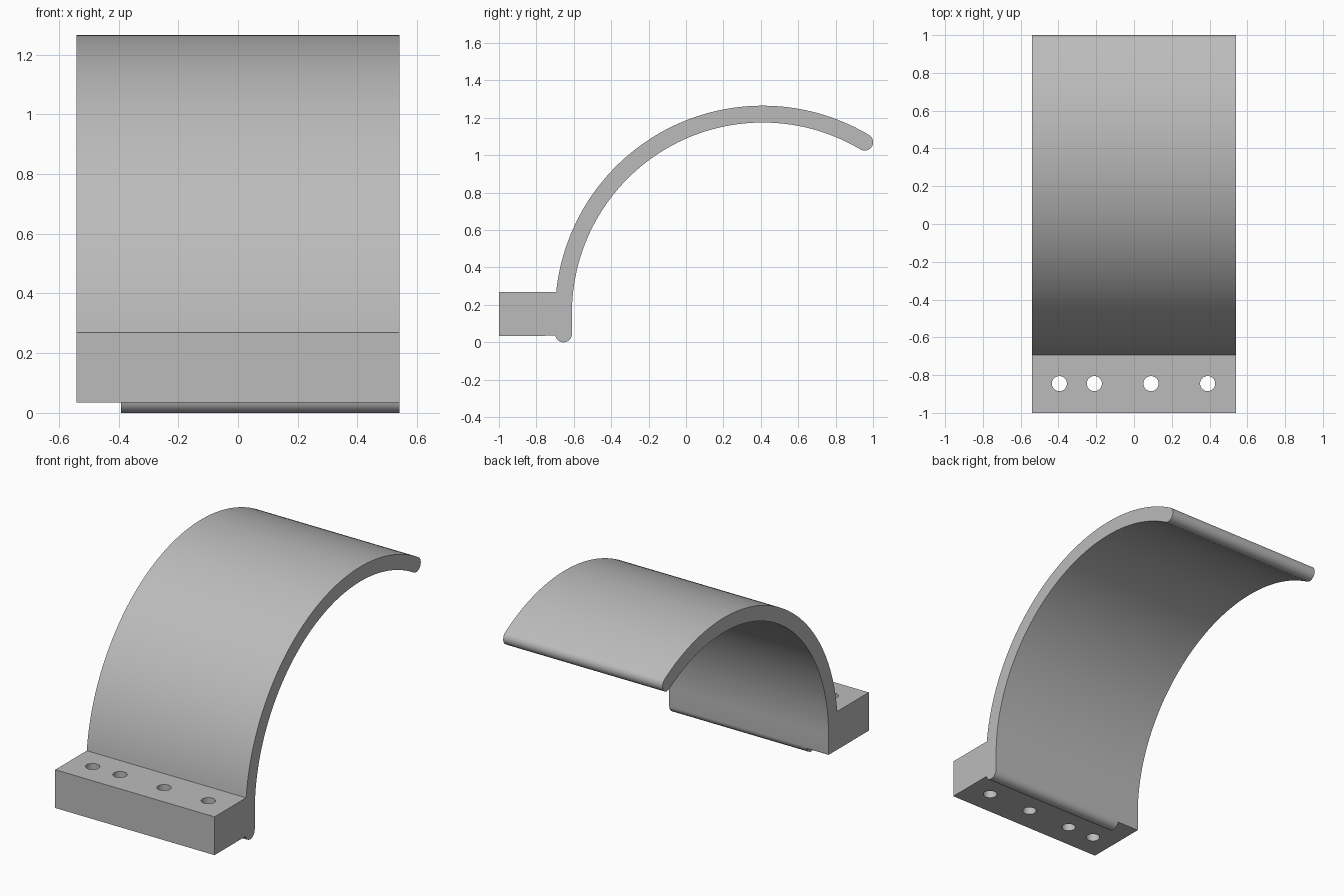
import bpy
import bmesh
from math import cos, sin, radians
from mathutils import Matrix

if "Cube" in bpy.data.objects:
    bpy.data.objects.remove(bpy.data.objects["Cube"], do_unlink=True)

HALF = 0.541                      # half width of the bracket
CY, CZ = 0.41, 0.155              # centre of the curved arm
R_OUT, R_IN = 1.11, 1.02
R_MID, R_CAP = (R_OUT + R_IN) / 2, (R_OUT - R_IN) / 2
TIP = 59.2                        # angle at which the arm ends
BLOCK_TOP, BLOCK_BOTTOM = 0.27, 0.035

grey = bpy.data.materials.new("plain grey")
grey.use_nodes = True
colour = (0.5, 0.5, 0.5, 1)
grey.diffuse_color = colour
grey.node_tree.nodes["Principled BSDF"].inputs["Base Color"].default_value = colour


def arc(cy, cz, r, start, end, steps):
    """Points of an arc in the side plane, angles in degrees."""
    angles = [radians(start + (end - start) * i / steps) for i in range(steps + 1)]
    return [(cy + r * cos(a), cz + r * sin(a)) for a in angles]


def make_object(name, bm):
    bmesh.ops.recalc_face_normals(bm, faces=bm.faces)
    mesh = bpy.data.meshes.new(name)
    bm.to_mesh(mesh)
    bm.free()
    mesh.materials.append(grey)
    obj = bpy.data.objects.new(name, mesh)
    bpy.context.collection.objects.link(obj)
    return obj


# Side profile: block, outer curve, rounded tip, inner curve, rounded lip
tip_y = CY + R_MID * cos(radians(TIP))
tip_z = CZ + R_MID * sin(radians(TIP))
lip_y, lip_z = CY - R_MID, R_CAP
profile = [(-1, BLOCK_BOTTOM), (-1, BLOCK_TOP)]
profile += arc(CY, CZ, R_OUT, 174.05, TIP, 72)
profile += arc(tip_y, tip_z, R_CAP, TIP, TIP - 180, 16)[1:]
profile += arc(CY, CZ, R_IN, TIP, 180, 72)[1:]
profile += arc(lip_y, lip_z, R_CAP, 0, -167.2, 16)

bm = bmesh.new()
face = bm.faces.new([bm.verts.new((-HALF, y, z)) for y, z in profile])
side = bmesh.ops.extrude_face_region(bm, geom=[face])["geom"]
bmesh.ops.translate(bm, vec=(2 * HALF, 0, 0),
                    verts=[v for v in side if isinstance(v, bmesh.types.BMVert)])
bracket = make_object("curved_bracket", bm)

# Cutters: bolt holes, and the notch that shortens the lip
cutters = []
for x in (-0.395, -0.21, 0.09, 0.39):
    bm = bmesh.new()
    bmesh.ops.create_cone(bm, cap_ends=True, segments=40, radius1=0.04, radius2=0.04,
                          depth=0.6, matrix=Matrix.Translation((x, -0.845, 0.15)))
    cutters.append(make_object("bolt_hole_cutter", bm))

bm = bmesh.new()
bmesh.ops.create_cube(bm, size=1)
bmesh.ops.scale(bm, vec=(0.4, 0.2, 0.2), verts=bm.verts)
bmesh.ops.translate(bm, vec=(-0.592, lip_y, BLOCK_BOTTOM - 0.1), verts=bm.verts)
cutters.append(make_object("lip_notch_cutter", bm))

bpy.ops.object.select_all(action="DESELECT")
bpy.context.view_layer.objects.active = bracket
bracket.select_set(True)
for cutter in cutters:
    mod = bracket.modifiers.new("cut", "BOOLEAN")
    mod.operation = "DIFFERENCE"
    mod.solver = "EXACT"
    mod.object = cutter
    bpy.ops.object.modifier_apply(modifier=mod.name)
    bpy.data.objects.remove(cutter, do_unlink=True)

bpy.ops.object.shade_smooth_by_angle(angle=radians(30))
